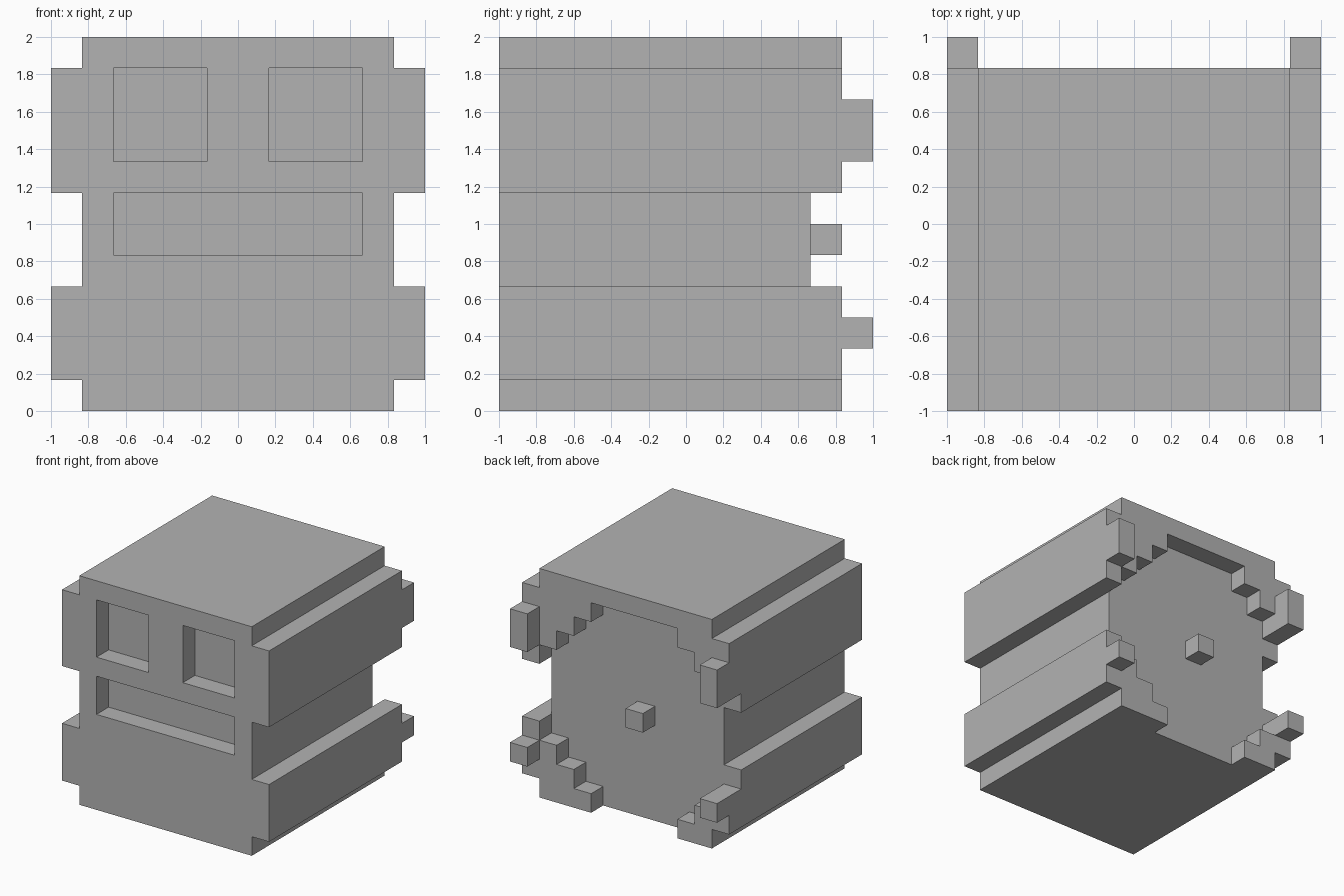
import bpy, bmesh

U = 1 / 6  # one block of the 12 x 12 x 12 layout

cube = bpy.data.objects.get("Cube")
if cube:
    bpy.data.objects.remove(cube, do_unlink=True)

grey = bpy.data.materials.new("plain grey")
grey.use_nodes = True
grey.diffuse_color = (0.45, 0.45, 0.45, 1)
for node in grey.node_tree.nodes:
    if node.type == 'BSDF_PRINCIPLED':
        node.inputs["Base Color"].default_value = grey.diffuse_color


def prism(name, outline, y0, y1):
    """Extrude an (x, z) outline, given in blocks, from y0 to y1."""
    bm = bmesh.new()
    face = bm.faces.new([bm.verts.new((x * U, y0 * U, z * U)) for x, z in outline])
    new = bmesh.ops.extrude_face_region(bm, geom=[face])["geom"]
    for v in new:
        if isinstance(v, bmesh.types.BMVert):
            v.co.y = y1 * U
    bmesh.ops.recalc_face_normals(bm, faces=bm.faces)
    mesh = bpy.data.meshes.new(name)
    bm.to_mesh(mesh)
    bm.free()
    mesh.materials.append(grey)
    obj = bpy.data.objects.new(name, mesh)
    bpy.context.collection.objects.link(obj)
    return obj


def block(name, x0, x1, z0, z1, y0, y1):
    return prism(name, [(x0, z0), (x1, z0), (x1, z1), (x0, z1)], y0, y1)


def cut(obj, cutter):
    """Carve the cutter out of obj, then discard the cutter."""
    cutter.hide_render = True
    mod = obj.modifiers.new("carve", 'BOOLEAN')
    mod.operation = 'DIFFERENCE'
    mod.solver = 'EXACT'
    mod.object = cutter
    bpy.context.view_layer.objects.active = obj
    bpy.ops.object.modifier_apply(modifier=mod.name)
    bpy.data.objects.remove(cutter, do_unlink=True)


# Shell with two long ridges on each side
half = [(5, 0), (5, 1), (6, 1), (6, 4), (5, 4), (5, 7),
        (6, 7), (6, 11), (5, 11), (5, 12)]
shell = prism("shell", half + [(-x, z) for x, z in reversed(half)], -6, 5)

# Sunken eyes and mouth on the front
cut(shell, block("right_eye_cutter", -4, -1, 8, 11, -7, -5))
cut(shell, block("left_eye_cutter", 1, 4, 8, 11, -7, -5))
cut(shell, block("mouth_cutter", -4, 4, 5, 7, -7, -5))

# Stepped round recess in the back, open at the bottom, half a block off centre
steps = [(2, -1)]
for i in range(3):
    steps += [(2 + i, 1 + i), (3 + i, 1 + i)]
for i in range(3):
    steps += [(5 - i, 8 + i), (4 - i, 8 + i)]
steps.append((2, 11))
# The widest step runs clear through the right side
far = [(-7 if x == 5 else -x - 1, z) for x, z in reversed(steps)]
cut(shell, prism("back_recess_cutter", steps + far, 4, 6))

# Nubs on the back corners and in the centre of the recess
for side, x in (("right", -6), ("left", 5)):
    block(side + "_upper_nub", x, x + 1, 8, 10, 5, 6)
    block(side + "_lower_nub", x, x + 1, 2, 3, 5, 6)
block("centre_nub", -1, 0, 5, 6, 4, 5)
